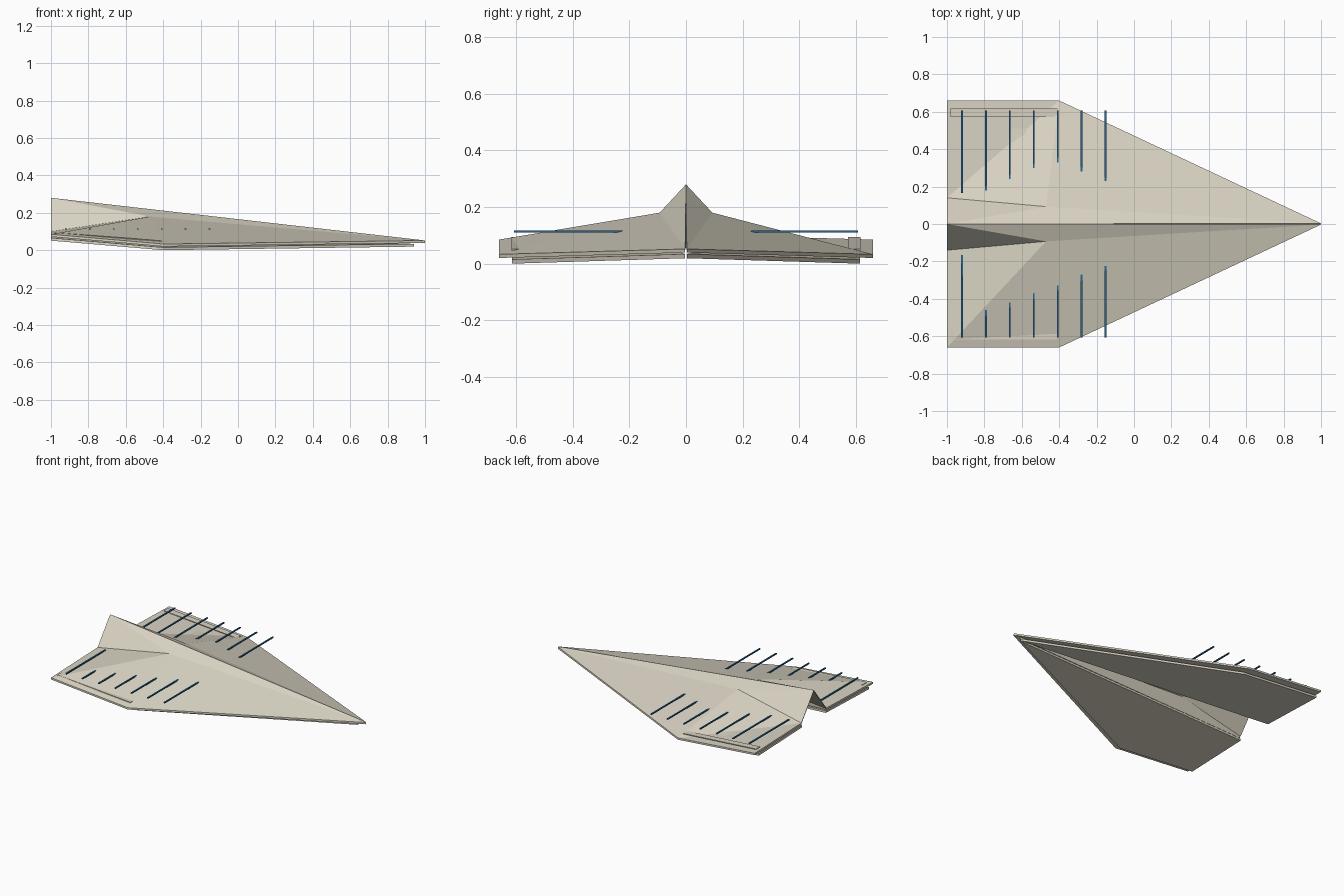
import bpy
import bmesh
from mathutils import Vector

cube = bpy.data.objects.get("Cube")
if cube:
    bpy.data.objects.remove(cube)


def material(name, rgb):
    m = bpy.data.materials.new(name)
    m.use_nodes = True
    m.diffuse_color = (*rgb, 1)
    m.node_tree.nodes["Principled BSDF"].inputs["Base Color"].default_value = (*rgb, 1)
    return m


paper = material("cream paper", (0.70, 0.66, 0.55))
blue = material("blue ink", (0.02, 0.13, 0.28))


def build(name, points, faces, mat, side=1, closed=True):
    """Make a flat-faced mesh; side = -1 mirrors it across the centre line."""
    bm = bmesh.new()
    vs = [bm.verts.new((x, y * side, z)) for x, y, z in points]
    for f in faces:
        bm.faces.new([vs[i] for i in (f if side > 0 else f[::-1])])
    if closed:
        bmesh.ops.recalc_face_normals(bm, faces=bm.faces)
    mesh = bpy.data.meshes.new(name)
    bm.to_mesh(mesh)
    bm.free()
    mesh.materials.append(mat)
    ob = bpy.data.objects.new(name, mesh)
    bpy.context.scene.collection.objects.link(ob)
    return ob


def slab(name, outline, thickness, mat, side=1):
    """Give a four-cornered outline a thickness, downwards."""
    n = len(outline)
    low = [(x, y, z - thickness) for x, y, z in outline]
    walls = [(i, (i + 1) % n, n + (i + 1) % n, n + i) for i in range(n)]
    faces = [tuple(range(n)), tuple(range(n, 2 * n))] + walls
    return build(name, list(outline) + low, faces, mat, side)


# Main corners of the folded sheet on one side
nose = Vector((1, 0.003, 0.052))
crease = Vector((-0.47, 0.093, 0.18))
root = Vector((-1, 0.14, 0.10))
tip = Vector((-1, 0.66, 0.085))
knee = Vector((-0.4, 0.66, 0.033))
ridge = Vector((-1, 0, 0.28))
drop = Vector((0, 0, 0.013))

# Inner ends of the ruled lines, from the tail forwards
inner_ends = {
    1: (0.165, 0.18, 0.24, 0.30, 0.33, 0.28, 0.23),
    -1: (0.165, 0.46, 0.42, 0.37, 0.33, 0.27, 0.225),
}

for side, label in ((1, "left"), (-1, "right")):
    # Wing: its rear panel is folded along a different diagonal on each side
    pts = [nose, crease, root, tip, knee] + [p - drop for p in (nose, root, tip, knee)]
    rear = [(1, 2, 4), (2, 3, 4)] if side > 0 else [(1, 2, 3), (1, 3, 4)]
    under = [(5, 6, 8), (6, 7, 8)]
    walls = [(0, 4, 8, 5), (4, 3, 7, 8), (3, 2, 6, 7), (2, 1, 6), (1, 0, 5), (1, 5, 6)]
    build(label + "_wing", pts, [(0, 1, 4)] + rear + under + walls, paper, side)

    # Folded layer underneath
    layer = [(0.94, 0.003, 0.034), (-1, 0.135, 0.082), (-1, 0.615, 0.066), (-0.4, 0.615, 0.015)]
    slab(label + "_under_layer", layer, 0.015, paper, side)

    # Narrow strip along the wing tip
    strip = [(-0.98, 0.572, 0.094), (-0.98, 0.617, 0.094), (-0.41, 0.617, 0.052), (-0.41, 0.572, 0.052)]
    slab(label + "_tip_strip", strip, 0.005, paper, side)

    # One sloping side of the raised centre fold
    fold = build(label + "_centre_fold", [ridge, nose, crease, root],
                 [(0, 1, 2), (0, 2, 3)], paper, side, closed=False)
    mod = fold.modifiers.new("thickness", "SOLIDIFY")
    mod.thickness = 0.005
    mod.offset = -1

    # Ruled blue lines
    for i, inner in enumerate(inner_ends[side]):
        x = -0.92 + 0.128 * i
        line = [(x - 0.005, inner, 0.117), (x + 0.005, inner, 0.117),
                (x + 0.005, 0.608, 0.117), (x - 0.005, 0.608, 0.117)]
        slab(f"{label}_ruled_line_{i + 1}", line, 0.007, blue, side)
